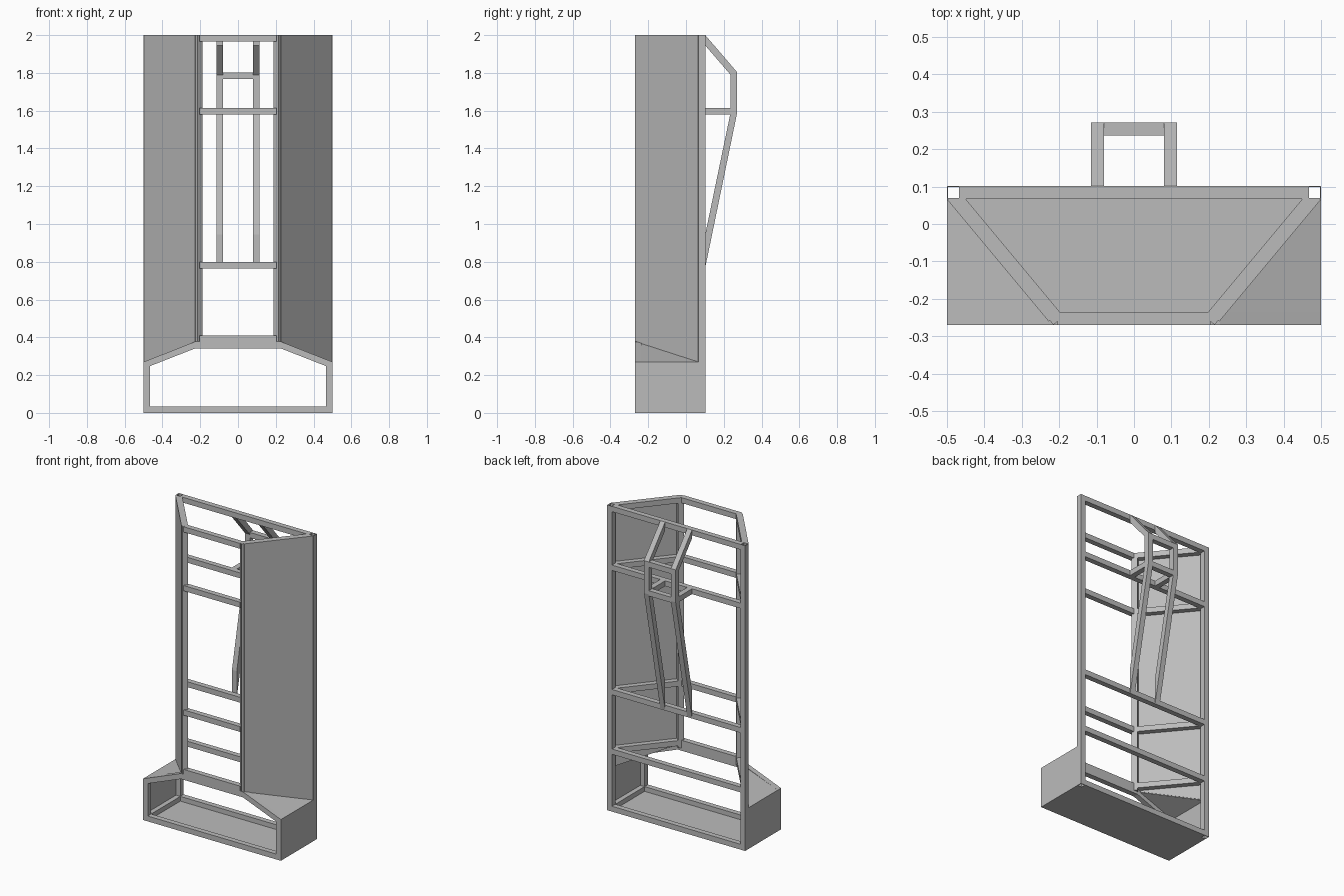
import bpy, bmesh
from mathutils import Vector

cube = bpy.data.objects.get("Cube")
if cube:
    bpy.data.objects.remove(cube)

steel = bpy.data.materials.new("grey_steel")
steel.use_nodes = True
GREY = (0.5, 0.5, 0.5, 1)
steel.diffuse_color = GREY
steel.node_tree.nodes["Principled BSDF"].inputs["Base Color"].default_value = GREY

T = 0.035      # tube width
SHEET = 0.004  # sheet thickness
W, FRONT, BACK, TOP = 0.5, -0.27, 0.102, 2.0
INNER = BACK - T


def prism(name, outline, sweep):
    """Sweep a flat outline of 3D points along a vector."""
    bm = bmesh.new()
    face = bm.faces.new([bm.verts.new(p) for p in outline])
    new = bmesh.ops.extrude_face_region(bm, geom=[face])["geom"]
    bmesh.ops.translate(bm, vec=Vector(sweep),
                        verts=[g for g in new if isinstance(g, bmesh.types.BMVert)])
    bmesh.ops.recalc_face_normals(bm, faces=bm.faces)
    mesh = bpy.data.meshes.new(name)
    bm.to_mesh(mesh)
    bm.free()
    mesh.materials.append(steel)
    obj = bpy.data.objects.new(name, mesh)
    bpy.context.collection.objects.link(obj)
    return obj


def box(name, x, y, z):
    return prism(name, [(x[0], y[0], z[0]), (x[1], y[0], z[0]),
                        (x[1], y[1], z[0]), (x[0], y[1], z[0])], (0, 0, z[1] - z[0]))


def pair(name, build):
    """Build a part once for each side."""
    for s, side in ((1, "left"), (-1, "right")):
        build(f"{side}_{name}", s)


def span(s, a, b):
    return sorted((s * a, s * b))


# Slanted side geometry: direction along the side and its outward normal
post = Vector((0.213, -0.245, 0))
along = Vector((0.64, 0.768, 0))
out = Vector((0.768, -0.64, 0))
h = T / 2


def on_side(offset, y):
    """Point at depth y on the slanted line shifted outward by offset."""
    p = post + out * offset
    return p + along * ((y - p.y) / along.y)


def flip(p, s, z):
    return (s * p.x, p.y, z)


# Open square tubes at the back corners
def back_post(name, s):
    outer = span(s, W - T, W)
    obj = box(name, outer, (INNER, BACK), (0, TOP))
    bm = bmesh.new()
    bm.from_mesh(obj.data)
    bm.normal_update()
    ends = [f for f in bm.faces if abs(f.normal.z) > 0.9]
    bmesh.ops.inset_individual(bm, faces=ends, thickness=SHEET)
    rims = [list(f.verts) for f in ends]
    bmesh.ops.bridge_loops(bm, edges=[e for f in ends for e in f.edges])
    bmesh.ops.delete(bm, geom=ends, context='FACES_ONLY')
    bmesh.ops.recalc_face_normals(bm, faces=bm.faces)
    bm.to_mesh(obj.data)
    bm.free()


# Front posts turned to follow the slanted sides
def front_post(name, s):
    corners = [post + along * a * h + out * b * h
               for a, b in ((1, 1), (-1, 1), (-1, -1), (1, -1))]
    prism(name, [flip(c, s, 0.36) for c in corners], (0, 0, TOP - 0.36))


# Sheet covering each slanted side, cut to the sloping base
def side_panel(name, s):
    a, b = on_side(h, INNER), on_side(h, FRONT + 0.012)
    prism(name, [flip(a, s, 0.27), flip(a, s, TOP), flip(b, s, TOP), flip(b, s, 0.375)],
          (s * out.x * SHEET, out.y * SHEET, 0))


pair("back_post", back_post)
pair("front_post", front_post)
pair("side_panel", side_panel)

# Rings of rails at each level
for i, z in enumerate((0.41, 0.80, 1.615, TOP)):
    low = z - T
    box(f"back_rail_{i}", (T - W, W - T), (INNER, BACK), (low, z))
    box(f"front_rail_{i}", (-0.205, 0.205), (FRONT, FRONT + T), (low, z))

    def side_rail(name, s):
        pts = [on_side(h, INNER), on_side(-h, INNER),
               post - out * h + along * h, post + out * h + along * h]
        prism(f"{name}_{i}", [flip(p, s, low) for p in pts], (0, 0, T))
    pair("side_rail", side_rail)

# Base: floor, bottom rails and front opening frame
box("floor_plate", (-W, W), (FRONT, INNER), (0, SHEET))
box("base_back_rail", (T - W, W - T), (INNER, BACK), (0, T))
box("base_front_rail", (-W, W), (FRONT, FRONT + T), (0, T))
box("base_header", (-0.23, 0.23), (FRONT, FRONT + T), (0.342, 0.378))


def base_side(name, s):
    box(name + "_plate", span(s, W - SHEET, W), (FRONT, INNER), (0, 0.27))
    box(name + "_floor_rail", span(s, W - T, W), (FRONT + T, INNER), (0, T))
    box(name + "_upright", span(s, W - T, W), (FRONT, FRONT + T), (T, 0.25))
    prism(name + "_sloped_rail",
          [(s * x, FRONT, z) for x, z in ((W, 0.27), (0.225, 0.378), (0.225, 0.342),
                                          (W - T, 0.248), (W, 0.248))], (0, T, 0))
    prism(name + "_sloped_cover",
          [(s * 0.215, FRONT, 0.378), (s * W, FRONT, 0.27), (s * W, INNER, 0.27)],
          (0, 0, -SHEET))


pair("base", base_side)

# Rear bracket: bent rails, struts and cross bars
REAR = 0.271
IN = REAR - T


def bracket(name, s):
    x = s * 0.08
    rail = [(BACK, TOP), (REAR, 1.803), (REAR, 1.59), (BACK, 0.77),
            (BACK, 0.945), (IN, 1.59), (IN, 1.79), (BACK, 1.945)]
    prism(name + "_rail", [(x, y, z) for y, z in rail], (s * T, 0, 0))
    box(name + "_strut", span(s, 0.08, 0.08 + T), (BACK, IN), (1.58, 1.615))


pair("bracket", bracket)
for label, z in (("upper", 1.803), ("lower", 1.615)):
    box(f"bracket_{label}_bar", (-0.08, 0.08), (IN, REAR), (z - T, z))
